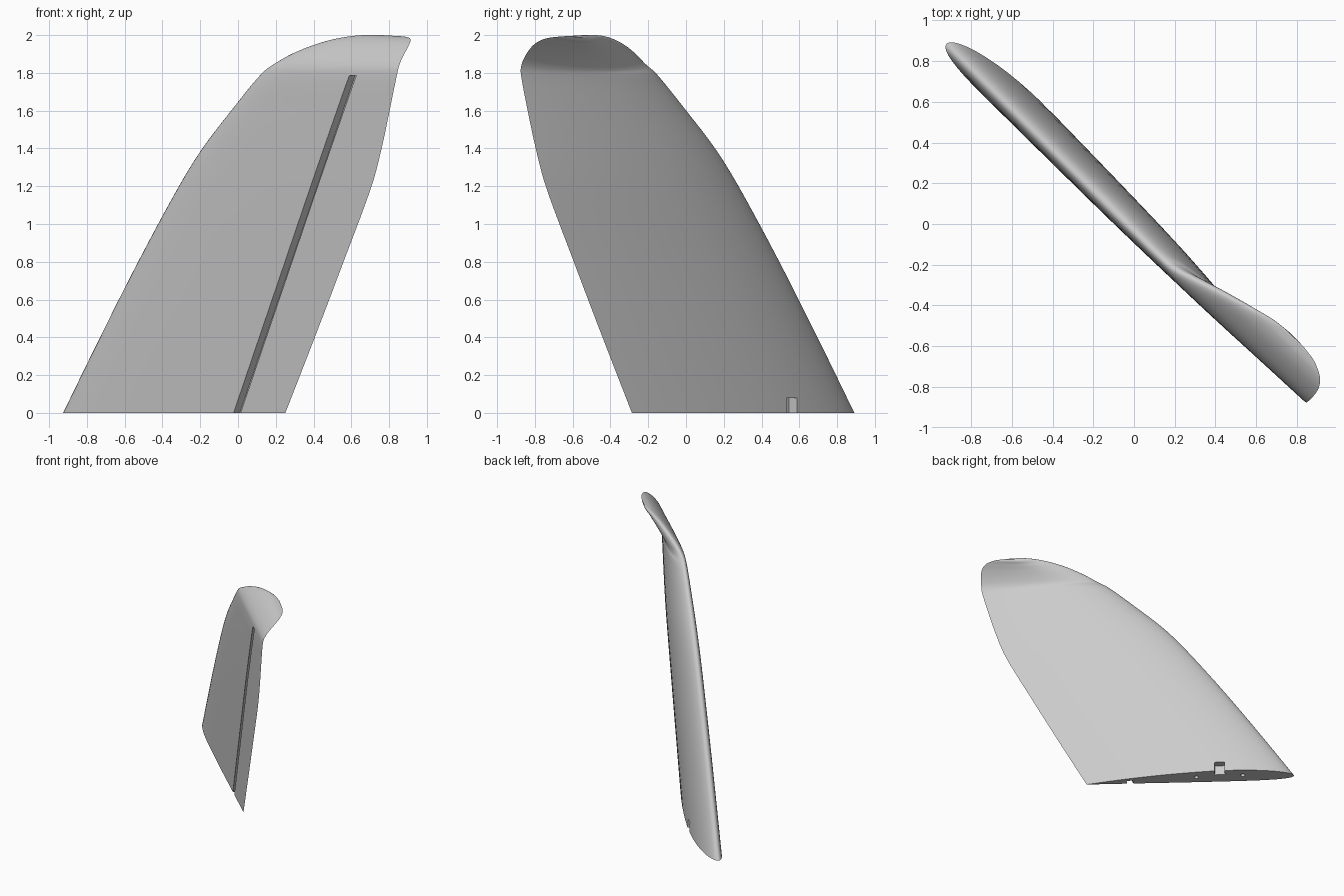
import bpy, bmesh, math
from mathutils import Vector, Matrix

cube = bpy.data.objects.get("Cube")
if cube:
    bpy.data.objects.remove(cube, do_unlink=True)

grey = bpy.data.materials.new("light_grey")
grey.use_nodes = True
grey.diffuse_color = (0.6, 0.6, 0.6, 1)
grey.node_tree.nodes["Principled BSDF"].inputs["Base Color"].default_value = grey.diffuse_color

# Local axes: x along the chord, y through the thickness, z along the span
TURN = Matrix.Rotation(math.radians(-45), 4, "Z")
SIDE_POINTS, STEPS = 28, 6

# Span stations: height, sideways offset, leading edge, trailing edge
STATIONS = [Vector(row) for row in (
    (0, -.025, -1.276, .38), (.4, -.025, -1, .6), (.8, -.025, -.715, .815),
    (1.2, -.025, -.41, 1.025), (1.4, -.025, -.235, 1.1), (1.6, -.025, -.02, 1.16),
    (1.8, -.022, .21, 1.215), (1.85, -.008, .3, 1.22), (1.9, .025, .4, 1.22),
    (1.95, .072, .54, 1.21), (1.98, .115, .68, 1.175), (1.992, .15, .81, 1.1),
    (1.995, .162, .9, 1.02))]


def smooth_stations(rows, steps):
    """Pass a smooth curve through the span stations."""
    last = len(rows) - 1
    knots = [0]
    for a, b in zip(rows, rows[1:]):
        knots.append(knots[-1] + (b - a).length)
    slopes = []
    for i in range(len(rows)):
        a, b = max(i - 1, 0), min(i + 1, last)
        slopes.append((rows[b] - rows[a]) / (knots[b] - knots[a]))
    out = []
    for i in range(last):
        h = knots[i + 1] - knots[i]
        for j in range(steps):
            t = j / steps
            ease = t * t * (3 - 2 * t)
            out.append(rows[i].lerp(rows[i + 1], ease)
                       + slopes[i] * h * t * (1 - t) ** 2
                       - slopes[i + 1] * h * t * t * (1 - t))
    return out + [rows[last]]


def airfoil():
    """Unit cambered section: over the top to the nose, back underneath."""
    def point(f, side):
        half = .525 * (.2969 * math.sqrt(f) - .126 * f - .3516 * f ** 2
                       + .2843 * f ** 3 - .1036 * f ** 4)
        peak, lift = .4, .025
        if f < peak:
            camber = lift * (2 * peak * f - f * f) / peak ** 2
        else:
            camber = lift * (1 - 2 * peak + 2 * peak * f - f * f) / (1 - peak) ** 2
        return f, camber + side * half
    fractions = [(1 + math.cos(math.pi * i / SIDE_POINTS)) / 2 for i in range(SIDE_POINTS + 1)]
    return ([point(f, 1) for f in fractions]
            + [point(f, -1) for f in reversed(fractions[1:-1])])


def finish(name, bm):
    bmesh.ops.recalc_face_normals(bm, faces=bm.faces)
    bm.transform(TURN)
    mesh = bpy.data.meshes.new(name)
    bm.to_mesh(mesh)
    bm.free()
    mesh.materials.append(grey)
    obj = bpy.data.objects.new(name, mesh)
    bpy.context.collection.objects.link(obj)
    return obj


def prism(name, corners, y_near, y_far):
    """Straight-sided cutter from an outline in the chord and span plane."""
    bm = bmesh.new()
    near = [bm.verts.new((x, y_near, z)) for x, z in corners]
    far = [bm.verts.new((x, y_far, z)) for x, z in corners]
    bm.faces.new(near)
    bm.faces.new(far)
    for i in range(len(corners)):
        j = (i + 1) % len(corners)
        bm.faces.new((near[i], near[j], far[j], far[i]))
    return finish(name, bm)


# Wing skin with the tip bending sideways
section = airfoil()
rows = smooth_stations(STATIONS, STEPS)
bm = bmesh.new()
rings = []
for i, (z, y, nose, tail) in enumerate(rows):
    a, b = rows[max(i - 1, 0)], rows[min(i + 1, len(rows) - 1)]
    along = Vector((b[1] - a[1], b[0] - a[0])).normalized()
    chord = tail - nose
    rings.append([bm.verts.new((nose + f * chord,
                                y + h * chord * along.y,
                                z - h * chord * along.x if i else z))
                  for f, h in section])
count = len(section)
for low, high in zip(rings, rings[1:]):
    for i in range(count):
        j = (i + 1) % count
        bm.faces.new((low[i], low[j], high[j], high[i]))
bm.faces.new(rings[0])
bm.faces.new(rings[-1])
wing = finish("wing_panel", bm)

# Hinge groove, linkage pocket and root pin holes
foot, head, half, top = .033, .896, .025, 1.785
below = -.1
start = foot + (head - foot) * below / top
cutters = [
    prism("hinge_groove_cutter", [(start - half, below), (start + half, below),
                                  (head + half, top), (head - half, top)], -.3, .005),
    prism("pocket_cutter", [(-.73, below), (-.65, below), (-.65, .08), (-.73, .08)], .04, .3)]
for x in (-.87, -.5):
    bm = bmesh.new()
    bmesh.ops.create_cone(bm, cap_ends=True, segments=16, radius1=.018, radius2=.018, depth=.12,
                          matrix=Matrix.Translation((x, .015, 0)))
    cutters.append(finish("pin_hole_cutter", bm))

bpy.context.view_layer.objects.active = wing
for cutter in cutters:
    cutter.hide_render = True
    mod = wing.modifiers.new("cut", "BOOLEAN")
    mod.operation = "DIFFERENCE"
    mod.solver = "EXACT"
    mod.object = cutter
    bpy.ops.object.modifier_apply(modifier=mod.name)
for cutter in cutters:
    bpy.data.objects.remove(cutter, do_unlink=True)

# Smooth skin with crisp cut edges
bpy.ops.object.select_all(action="DESELECT")
wing.select_set(True)
bpy.ops.object.shade_smooth_by_angle(angle=math.radians(35))
